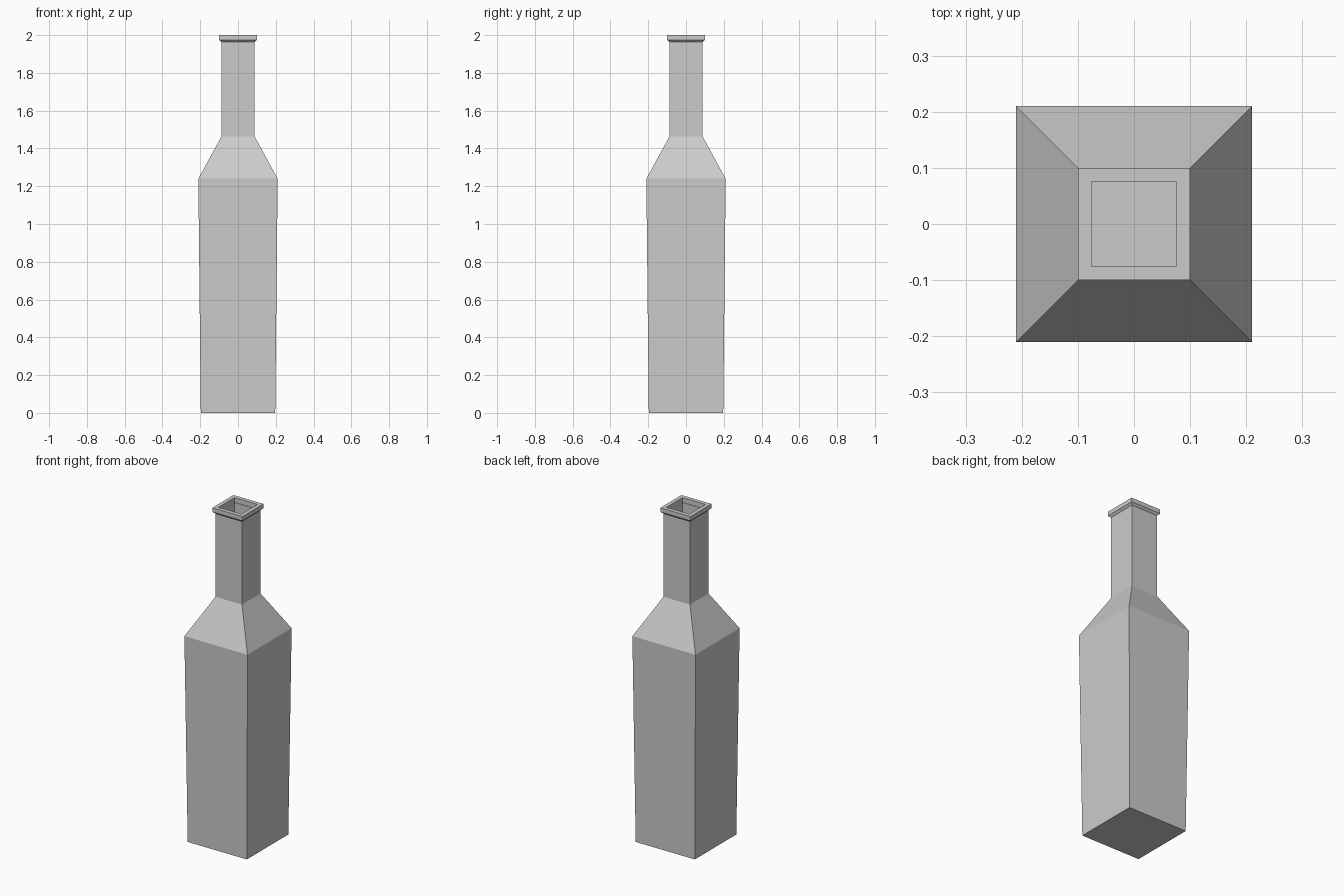
import bpy
import bmesh

if "Cube" in bpy.data.objects:
    bpy.data.objects.remove(bpy.data.objects["Cube"])

# Square bottle profile: (half width, height), outside going up, then inside going down
outer = [(0.197, 0.0), (0.21, 1.24), (0.088, 1.463), (0.088, 1.963),
         (0.1, 1.975), (0.1, 2.0)]
inner = [(0.076, 2.0), (0.076, 1.975), (0.08, 1.965), (0.078, 1.457),
         (0.199, 1.235), (0.187, 0.012)]


def square_loft(name, profile):
    """Loft square rings through the profile and cap both ends."""
    bm = bmesh.new()
    rings = [[bm.verts.new((sx * h, sy * h, z))
              for sx, sy in ((-1, -1), (1, -1), (1, 1), (-1, 1))]
             for h, z in profile]
    for a, b in zip(rings, rings[1:]):
        for i in range(4):
            j = (i + 1) % 4
            bm.faces.new((a[i], a[j], b[j], b[i]))
    bm.faces.new(rings[0][::-1])   # outside bottom
    bm.faces.new(rings[-1])        # inside floor
    bmesh.ops.recalc_face_normals(bm, faces=bm.faces)
    mesh = bpy.data.meshes.new(name)
    bm.to_mesh(mesh)
    bm.free()
    obj = bpy.data.objects.new(name, mesh)
    bpy.context.collection.objects.link(obj)
    return obj


# Hollow bottle with tapered body, shoulder, neck and lip
square_loft("bottle", outer + inner)
